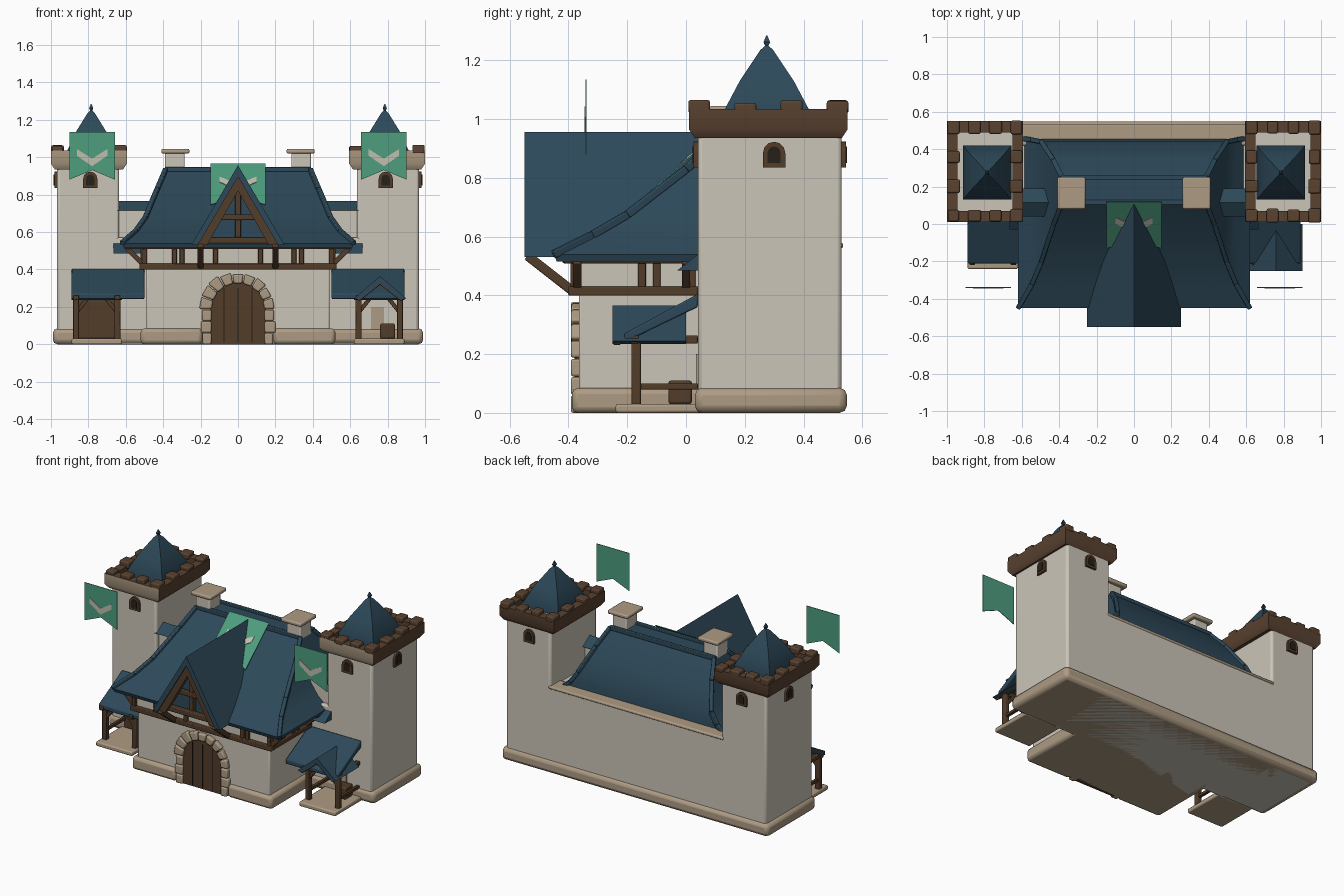
import bpy, bmesh, math, random
from mathutils import Vector

if "Cube" in bpy.data.objects:
    bpy.data.objects.remove(bpy.data.objects["Cube"])

random.seed(4)

def material(name, r, g, b):
    m = bpy.data.materials.new(name)
    m.diffuse_color = (r, g, b, 1)
    m.use_nodes = True
    m.node_tree.nodes["Principled BSDF"].inputs["Base Color"].default_value = m.diffuse_color
    return m

PLASTER = material("plaster", 0.60, 0.56, 0.48)
STONE = material("tan stone", 0.42, 0.33, 0.23)
WOOD = material("brown wood", 0.085, 0.045, 0.022)
CROWN = material("brown stone", 0.10, 0.054, 0.030)
ROOF = material("blue roof", 0.026, 0.066, 0.10)
GREEN = material("green cloth", 0.075, 0.34, 0.21)
CREAM = material("pale cloth", 0.52, 0.52, 0.43)
DARK = material("dark opening", 0.02, 0.014, 0.01)

def finish(name, bm, mat, bevel=0.0):
    bmesh.ops.recalc_face_normals(bm, faces=bm.faces)
    me = bpy.data.meshes.new(name)
    bm.to_mesh(me)
    bm.free()
    me.materials.append(mat)
    ob = bpy.data.objects.new(name, me)
    bpy.context.collection.objects.link(ob)
    if bevel:
        mod = ob.modifiers.new("soft_edges", 'BEVEL')
        mod.width, mod.segments = bevel, 2
    return ob

def prism(name, pts, axis, a, b, mat, bevel=0.0):
    """Extrude a 2D outline along an axis: x uses (y,z), y uses (x,z), z uses (x,y)."""
    bm = bmesh.new()
    def place(p, d):
        return {'x': (d, p[0], p[1]), 'y': (p[0], d, p[1]), 'z': (p[0], p[1], d)}[axis]
    lo = [bm.verts.new(place(p, a)) for p in pts]
    hi = [bm.verts.new(place(p, b)) for p in pts]
    bm.faces.new(lo)
    bm.faces.new(hi)
    for i in range(len(pts)):
        j = (i + 1) % len(pts)
        bm.faces.new((lo[i], lo[j], hi[j], hi[i]))
    return finish(name, bm, mat, bevel)

def box(name, x0, x1, y0, y1, z0, z1, mat, bevel=0.008):
    return prism(name, [(x0, y0), (x1, y0), (x1, y1), (x0, y1)], 'z', z0, z1, mat, bevel)

def loft(name, rings, mat, bevel=0.0):
    """Stack of rectangles (x0, x1, y0, y1, z), capped at both ends."""
    bm = bmesh.new()
    rows = [[bm.verts.new(v) for v in ((x0, y0, z), (x1, y0, z), (x1, y1, z), (x0, y1, z))]
            for x0, x1, y0, y1, z in rings]
    bm.faces.new(rows[0])
    bm.faces.new(rows[-1])
    for p, q in zip(rows, rows[1:]):
        for i in range(4):
            j = (i + 1) % 4
            bm.faces.new((p[i], p[j], q[j], q[i]))
    return finish(name, bm, mat, bevel)

def beam(name, a, b, w, mat=WOOD):
    a, b = Vector(a), Vector(b)
    h = (b - a).length / 2
    ob = box(name, -w / 2, w / 2, -w / 2, w / 2, -h, h, mat, w * 0.15)
    ob.location = (a + b) / 2
    ob.rotation_mode = 'QUATERNION'
    ob.rotation_quaternion = (b - a).to_track_quat('Z', 'Y')
    return ob

def arch(r, z0, zc, n=10):
    return [(-r, z0), (r, z0)] + [(r * math.cos(math.pi * i / n), zc + r * math.sin(math.pi * i / n))
                                  for i in range(n + 1)]

def window(name, x, y, turn):
    for part, r, d, z0, m in (("frame", 0.038, 0.014, -0.045, WOOD), ("hole", 0.022, 0.018, -0.03, DARK)):
        ob = prism(f"{name}_{part}", arch(r, z0, 0.005, 6), 'y', -d, 0.02, m)
        ob.location, ob.rotation_euler = (x, y, 0.88), (0, 0, turn)

def banner(name, w, h, loc, tilt):
    cloth = prism(name, [(-w, 0), (w, 0), (w, -h), (0, -h * 0.8), (-w, -h)], 'y', -0.002, 0.002, GREEN)
    k = w / 0.12
    mark = prism(name + "_chevron", [(-.08 * k, -.09 * k), (0, -.14 * k), (.08 * k, -.09 * k), (.08 * k, -.125 * k),
                 (0, -.18 * k), (-.08 * k, -.125 * k)], 'y', -0.006, -0.002, CREAM)
    for ob in (cloth, mark):
        ob.location, ob.rotation_euler = loc, (tilt, 0, 0)

# Rear hall, front house and stone plinths
box("rear_hall", -0.66, 0.66, 0.04, 0.53, 0.0, 0.57, PLASTER)
box("rear_wall_cap", -0.65, 0.65, 0.42, 0.535, 0.56, 0.58, STONE)
box("front_house", -0.49, 0.49, -0.365, 0.1, 0.0, 0.42, PLASTER)
box("upper_floor", -0.505, 0.505, -0.375, 0.1, 0.40, 0.54, PLASTER)
box("rear_plinth", -0.99, 0.99, 0.03, 0.548, 0.0, 0.085, STONE, 0.025)
box("house_floor", -0.5, 0.5, -0.37, 0.1, 0.0, 0.02, STONE)

# Main flared hip roof with ridge and hip rolls
ROOF_RINGS = [(0.61, -0.44, 0.46, 0.515), (0.62, -0.45, 0.46, 0.54), (0.545, -0.32, 0.45, 0.605),
              (0.495, -0.20, 0.44, 0.675), (0.43, 0.0, 0.34, 0.83), (0.385, 0.115, 0.25, 0.935)]
loft("main_roof", [(-x, x, a, b, z) for x, a, b, z in ROOF_RINGS], ROOF)
for s in (-1, 1):
    for (x, a, b, z), (x2, a2, b2, z2) in zip(ROOF_RINGS[1:], ROOF_RINGS[2:]):
        beam("front_hip_roll", (s * x, a, z), (s * x2, a2, z2), 0.026, ROOF)
        beam("rear_hip_roll", (s * x, b, z), (s * x2, b2, z2), 0.026, ROOF)
for y in (0.115, 0.25):
    beam("ridge_roll", (-0.39, y, 0.935), (0.39, y, 0.935), 0.026, ROOF)

# Front gable
prism("gable_roof", [(-.25, .53), (0, .957), (.25, .53), (.215, .53), (0, .895), (-.215, .53)], 'y', -0.55, 0.11, ROOF)
prism("gable_boards", [(-.222, .53), (0, .905), (.222, .53), (.165, .53), (0, .82), (-.165, .53)],
      'y', -0.54, -0.50, WOOD)
prism("gable_panel", [(-.2, .53), (0, .88), (.2, .53)], 'y', -0.46, -0.44, ROOF)
beam("gable_tie", (-0.2, -0.5, 0.555), (0.2, -0.5, 0.555), 0.035)
beam("gable_collar", (-0.1, -0.49, 0.68), (0.1, -0.49, 0.68), 0.03)
beam("gable_post", (0, -0.48, 0.55), (0, -0.48, 0.86), 0.03)

# Timber framing
beam("front_sill", (-0.52, -0.385, 0.415), (0.52, -0.385, 0.415), 0.032)
beam("front_plate", (-0.6, -0.40, 0.525), (0.6, -0.40, 0.525), 0.032)
for x in (-0.5, -0.34, -0.3, -0.12, 0.12, 0.3, 0.34, 0.5):
    beam("front_stud", (x, -0.38, 0.41), (x, -0.38, 0.53), 0.026)
for s in (-1, 1):
    beam("side_sill", (s * 0.51, -0.4, 0.415), (s * 0.51, 0.04, 0.415), 0.032)
    beam("side_plate", (s * 0.52, -0.42, 0.525), (s * 0.52, 0.04, 0.525), 0.032)
    for y in (-0.37, -0.15, -0.1, 0.02):
        beam("side_stud", (s * 0.508, y, 0.41), (s * 0.508, y, 0.53), 0.026)
    for y in (-0.37, 0.0):
        beam("eave_bracket", (s * 0.5, y, 0.42), (s * 0.6, y, 0.52), 0.028)
    beam("gable_bracket", (s * 0.2, -0.38, 0.41), (s * 0.2, -0.54, 0.535), 0.032)

# Arched doorway with stone surround
prism("front_door", arch(0.15, 0.0, 0.185, 14), 'y', -0.375, -0.3, WOOD)
for x in (-0.075, 0, 0.075):
    box("door_seam", x - 0.003, x + 0.003, -0.379, -0.37, 0.01, 0.30, DARK, 0)
for i in range(9):
    t0, t1 = math.pi * i / 9 + 0.02, math.pi * (i + 1) / 9 - 0.02
    r = random.uniform(0.19, 0.212)
    prism("arch_stone", [(q * math.cos(t), 0.185 + q * math.sin(t)) for q, t in
          ((0.142, t0), (r, t0), (r, t1), (0.142, t1))], 'y', -0.392, -0.34, STONE, 0.008)

for s, side in ((-1, "left"), (1, "right")):
    def mbox(name, x0, x1, *rest):
        return box(f"{name}_{side}", min(s * x0, s * x1), max(s * x0, s * x1), *rest)
    # Door jambs and front plinth
    for k in range(3):
        mbox("jamb_stone", 0.142, random.uniform(0.185, 0.21), -0.392, -0.34, k * .062, k * .062 + .06, STONE)
    mbox("front_plinth", 0.19, 0.52, -0.388, 0.08, 0.0, 0.085, STONE, 0.02)
    # Tower body and crown
    cx = s * 0.797
    mbox("tower", 0.635, 0.968, 0.04, 0.53, 0.0, 1.0, PLASTER, 0.015)
    x0, x1 = cx - 0.203, cx + 0.203
    crown = loft("crown_" + side, [(x0 + .02, x1 - .02, .03, .53, .935), (x0, x1, .01, .55, .965),
                 (x0, x1, .01, .55, 1.035), (x0 + .055, x1 - .055, .07, .49, 1.035),
                 (x0 + .055, x1 - .055, .07, .49, 1.0)], CROWN)
    crown.data.materials.append(STONE)
    crown.data.materials.append(PLASTER)
    for f in crown.data.polygons:
        if f.normal.y < -0.5 and f.center.y < 0.05:
            f.material_index = 1
        elif f.normal.z > 0.9 and f.center.z < 1.01:
            f.material_index = 2
    for i in range(4):
        for j in range(4):
            if i in (0, 3) or j in (0, 3):
                mx, my = x0 + 0.035 + i * 0.112, 0.045 + j * 0.157
                w, d = random.uniform(.028, .035), random.uniform(.03, .038)
                box("merlon_" + side, mx - w, mx + w, my - d, my + d, 1.02, random.uniform(1.055, 1.066), CROWN)
    # Tower spire
    px = s * 0.785
    loft("spire_" + side, [(px - a, px + a, .275 - b, .275 + b, z) for a, b, z in
         ((.13, .145, 1.0), (.13, .145, 1.03), (.085, .092, 1.13), (.02, .022, 1.235),
          (.006, .006, 1.25), (.011, .011, 1.262), (.002, .002, 1.285))], ROOF)
    # Tower windows
    window("front_window_" + side, s * 0.79, 0.04, 0)
    window("rear_window_" + side, s * 0.79, 0.53, math.pi)
    window("side_window_" + side, s * 0.968, 0.30, s * math.pi / 2)
    # Chimney
    mbox("chimney", 0.285, 0.39, 0.105, 0.225, 0.75, 1.025, PLASTER)
    mbox("chimney_cap", 0.26, 0.41, 0.08, 0.25, 1.02, 1.045, STONE)
    # Link between roof and tower, and small lean-to below
    mbox("link_wall", 0.45, 0.65, 0.07, 0.165, 0.5, 0.73, PLASTER)
    prism("link_roof_" + side, [(.04, .715), (.115, .765), (.19, .715)], 'x', s * 0.44, s * 0.67, ROOF)
    prism("small_eave_" + side, [(-.03, .485), (.06, .555), (.06, .485)], 'x', s * 0.5, s * 0.665, ROOF)
    # Porch
    mbox("porch_floor", 0.62, 0.89, -0.24, 0.05, 0.0, 0.03, STONE)
    prism("porch_shed_roof_" + side, [(-.21, .24), (-.21, .27), (.04, .405), (.04, .36)], 'x', s * .5, s * .89, ROOF, .006)
    for x in (0.645, 0.865):
        beam("porch_post", (s * x, -0.17, 0.02), (s * x, -0.17, 0.26), 0.032)
        beam("porch_side_plate", (s * x, -0.22, 0.25), (s * x, 0.04, 0.25), 0.028)
        beam("porch_rail", (s * x, -0.17, 0.09), (s * x, 0.04, 0.09), 0.02)
        beam("porch_brace", (s * x, -0.17, 0.17), (s * (x + (0.06 if x < 0.7 else -0.06)), -0.17, 0.245), 0.022)
    beam("porch_front_plate", (s * 0.62, -0.175, 0.25), (s * 0.89, -0.175, 0.25), 0.028)
    banner("tower_banner_" + side, 0.122, 0.255, (s * 0.78, -0.34, 1.135), 0)

# Left porch door, right porch gable, wall patch and crate
box("left_porch_door", -0.87, -0.65, 0.025, 0.05, 0.03, 0.235, WOOD)
prism("right_porch_gable", [(.62, .245), (.76, .365), (.90, .245), (.87, .235), (.76, .33), (.65, .235)],
      'y', -0.25, 0.0, ROOF)
for x in (0.64, 0.88):
    beam("porch_gable_board", (x, -0.235, 0.24), (0.76, -0.235, 0.335), 0.026)
box("bare_stone_patch", 0.71, 0.78, 0.034, 0.045, 0.08, 0.2, STONE, 0)
box("crate", 0.76, 0.84, -0.06, 0.02, 0.03, 0.11, WOOD)

# Banner draped over the main roof
banner("roof_banner", 0.147, 0.333, (0, 0.12, 0.965), -0.85)

# Smooth soft edges, keep corners crisp
bpy.ops.object.select_all(action='SELECT')
bpy.context.view_layer.objects.active = bpy.context.selected_objects[0]
bpy.ops.object.shade_smooth_by_angle(angle=math.radians(35))
